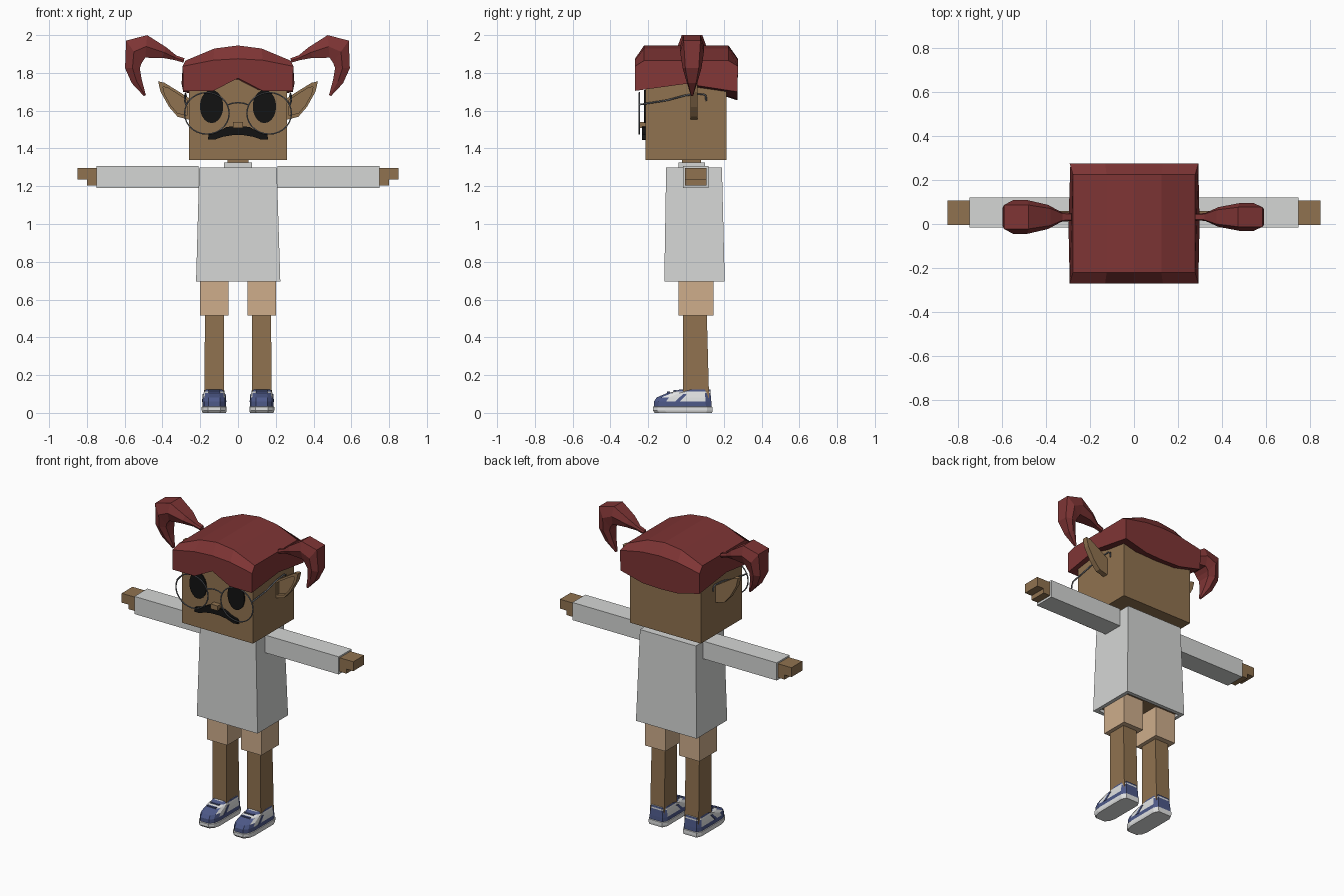
import bpy, bmesh, math
from mathutils import Vector

if "Cube" in bpy.data.objects:
    bpy.data.objects.remove(bpy.data.objects["Cube"])


def material(name, rgb):
    m = bpy.data.materials.new(name)
    m.use_nodes = True
    m.diffuse_color = (*rgb, 1)
    m.node_tree.nodes["Principled BSDF"].inputs["Base Color"].default_value = (*rgb, 1)
    return m


SKIN = material("brown skin", (0.28, 0.17, 0.08))
HAIR = material("dark red hair", (0.21, 0.035, 0.035))
SHIRT = material("light grey cloth", (0.66, 0.67, 0.66))
SHORTS = material("tan cloth", (0.62, 0.42, 0.26))
BLACK = material("black", (0.006, 0.006, 0.006))
BLUE = material("shoe blue", (0.075, 0.1, 0.25))
WHITE = material("shoe white", (0.75, 0.76, 0.76))
METAL = material("grey wire", (0.16, 0.17, 0.19))


def loft(name, rings, *mats):
    """Skin a list of point rings and cap both ends."""
    bm = bmesh.new()
    loops = [[bm.verts.new(p) for p in ring] for ring in rings]
    n = len(loops[0])
    for a, b in zip(loops, loops[1:]):
        for i in range(n):
            j = (i + 1) % n
            bm.faces.new((a[i], a[j], b[j], b[i]))
    bm.faces.new(loops[0])
    bm.faces.new(loops[-1])
    bmesh.ops.recalc_face_normals(bm, faces=bm.faces)
    me = bpy.data.meshes.new(name)
    bm.to_mesh(me)
    bm.free()
    ob = bpy.data.objects.new(name, me)
    bpy.context.collection.objects.link(ob)
    for m in mats:
        me.materials.append(m)
    return ob


def rect(x0, x1, y0, y1, z):
    return [(x0, y0, z), (x1, y0, z), (x1, y1, z), (x0, y1, z)]


def box(name, x, y, z, mat):
    return loft(name, [rect(*x, *y, z[0]), rect(*x, *y, z[1])], mat)


def plate(name, outline, y0, y1, mat):
    return loft(name, [[(x, y, z) for x, z in outline] for y in (y0, y1)], mat)


def wire(name, points, radius, cyclic=False):
    cu = bpy.data.curves.new(name, "CURVE")
    cu.dimensions = "3D"
    cu.bevel_depth = radius
    cu.bevel_resolution = 1
    cu.use_fill_caps = True
    sp = cu.splines.new("POLY")
    sp.points.add(len(points) - 1)
    for p, co in zip(sp.points, points):
        p.co = (*co, 1)
    sp.use_cyclic_u = cyclic
    cu.materials.append(METAL)
    ob = bpy.data.objects.new(name, cu)
    bpy.context.collection.objects.link(ob)


def ellipse(cx, cz, rx, rz, n):
    return [(cx + rx * math.cos(t), cz + rz * math.sin(t))
            for t in (2 * math.pi * i / n for i in range(n))]


# Head, neck, collar and shirt
box("head", (-.26, .26), (-.215, .215), (1.34, 1.8), SKIN)
box("neck", (-.055, .055), (-.02, .08), (1.28, 1.35), SKIN)
box("collar", (-.075, .075), (-.04, .1), (1.29, 1.325), SHIRT)
shirt = loft("shirt", [rect(-.2, .2, -.09, .18, .715),
                       rect(-.2, .2, -.09, .18, .695),
                       rect(-.222, .224, -.115, .205, .695),
                       rect(-.205, .205, -.105, .19, 1.3)], SHIRT, SKIN)
for f in shirt.data.polygons:
    f.material_index = int(abs(f.normal.z) > .9 and f.center.z < .72
                           and f.area > .05)

# Hair cap: stations across the head, each a bevelled side profile
caps = []
for x, low, back, rise in ((-.29, 1.705, 1.7, 0), (-.13, 1.705, 1.66, .064),
                           (0, 1.772, 1.655, .08), (.13, 1.705, 1.66, .064),
                           (.29, 1.705, 1.7, 0)):
    top, rim = 1.865 + rise, 1.835 + rise / 2
    xi = x * .96
    caps.append([(x, -.27, low), (x * 1.01, -.27, rim), (xi, -.222, top),
                 (xi, .225, top), (x * 1.01, .275, rim), (x, .272, back),
                 (x * 1.03, 0, 1.742)])
loft("hair_cap", caps, HAIR)

# Pigtail path: centre x, centre z, cross direction, half width, half depth
PATH = [(.28, 1.866, 100, .012, .015), (.325, 1.88, 110, .013, .018),
        (.385, 1.908, 110, .03, .045), (.48, 1.94, 95, .06, .063),
        (.545, 1.912, 55, .072, .063), (.553, 1.825, 0, .039, .05),
        (.53, 1.755, -20, .028, .03), (.487, 1.68, -35, .006, .006)]
for side, s, fat in (("left", 1, 1), ("right", -1, 1.22)):
    rings = []
    for x, z, deg, w, d in PATH:
        ring = []
        for a in (0, 45, 135, 180, 225, 315):
            u = w * math.sin(math.radians(a)) / math.sin(math.pi / 4)
            if a in (0, 180):
                u = 0
            ring.append((s * (x + .006 * (fat > 1) + u * math.cos(math.radians(deg))),
                         .032 + fat * d * math.cos(math.radians(a)),
                         z + u * math.sin(math.radians(deg))))
        rings.append(ring)
    loft(side + "_pigtail", rings, HAIR)

    # Ear: pointed plate with a sunken front
    outer = [(.25, 1.55), (.32, 1.568), (.365, 1.62), (.41, 1.7),
             (.423, 1.755), (.39, 1.748), (.32, 1.705), (.25, 1.66)]
    mid = Vector((.325, 1.645))
    inner = [mid + (Vector(p) - mid) * .74 for p in outer]
    loft(side + "_ear", [[(s * x, y, z) for x, z in o] for o, y in
                         ((outer, .06), (outer, .025), (inner, .025), (inner, .045))], SKIN)

    # Eye and spectacles
    plate(side + "_eye", ellipse(s * .14, 1.622, .062, .088, 20), -.222, -.214, BLACK)
    wire(side + "_lens_rim", [(x, -.247, z) for x, z in
                              ellipse(s * .165, 1.586, .118, .11, 28)], .004, True)
    wire(side + "_temple", [(s * .275, -.247, 1.632), (s * .282, -.1, 1.655),
                            (s * .28, 0, 1.682), (s * .278, .09, 1.688),
                            (s * .276, .105, 1.68), (s * .275, .107, 1.65)], .005)

    # Sleeve and hand
    def span(a, b):
        return sorted((s * a, s * b))
    box(side + "_sleeve", span(.21, .75), (-.015, .12), (1.19, 1.307), SHIRT)
    box(side + "_palm", span(.74, .8), (-.005, .108), (1.205, 1.297), SKIN)
    box(side + "_fingers", span(.795, .85), (-.005, .108), (1.235, 1.297), SKIN)

    # Leg and trouser leg
    box(side + "_shorts", span(.05, .2), (-.04, .145), (.515, .72), SHORTS)
    loft(side + "_leg", [rect(*span(.075, .178), -.015, .122, .08),
                         rect(*span(.075, .175), -.015, .11, .53)], SKIN)

    # Shoe: stacked outlines with a rounded toe
    layers = []
    for z, front, back, w in ((0, -.165, .138, .062), (.012, -.176, .14, .066),
                              (.032, -.176, .14, .066), (.034, -.17, .135, .062),
                              (.06, -.17, .134, .062), (.082, -.155, .132, .06),
                              (.105, -.1, .13, .056), (.114, -.06, .13, .054),
                              (.125, -.03, .128, .052)):
        c = s * .126
        half = [(w * .5, front), (w * .85, front + .025), (w, front + .065),
                (w, back - .03), (w * .75, back)]
        layers.append([(c + x, y, z) for x, y in half] +
                      [(c - x, y, z) for x, y in reversed(half)])
    shoe = loft(side + "_shoe", layers, WHITE, BLUE)
    for f in shoe.data.polygons:
        y, z = f.center.y, f.center.z
        toe = y < -.1 and .033 < z < .095
        f.material_index = int(toe or .033 < z < .058 or .112 < z < .124
                               or (.058 < z < .1 and y > .1))
    for i in range(2):
        y, z = -.1 + .035 * i, .109 + .008 * i
        box(f"{side}_shoe_lace_{i + 1}", span(.095, .157), (y, y + .014),
            (z - .012, z + .003), BLUE)
    # Slanted side stripes
    for k in (-1, 1):
        xo = s * .126 + k * .0615
        strip = [(-.06, .058), (-.035, .058), (.005, .1), (-.015, .1)]
        loft(side + ("_inner" if k * s < 0 else "_outer") + "_shoe_stripe",
             [[(xo + dx - k * .09 * max(0, z - .06), y, z) for y, z in strip]
              for dx in (-.003, .003)], BLUE)

# Bridge of the spectacles, nose and moustache
wire("bridge", [(x, -.247, 1.643 - 4 * x * x) for x in (-.055, -.03, 0, .03, .055)], .004)
box("nose", (-.026, .026), (-.25, -.21), (1.508, 1.54), SKIN)
half = [(.02, 1.517), (.06, 1.514), (.11, 1.487), (.155, 1.475), (.16, 1.448),
        (.125, 1.446), (.08, 1.462), (.03, 1.47)]
plate("moustache", half + [(-x, z) for x, z in reversed(half)], -.232, -.214, BLACK)
